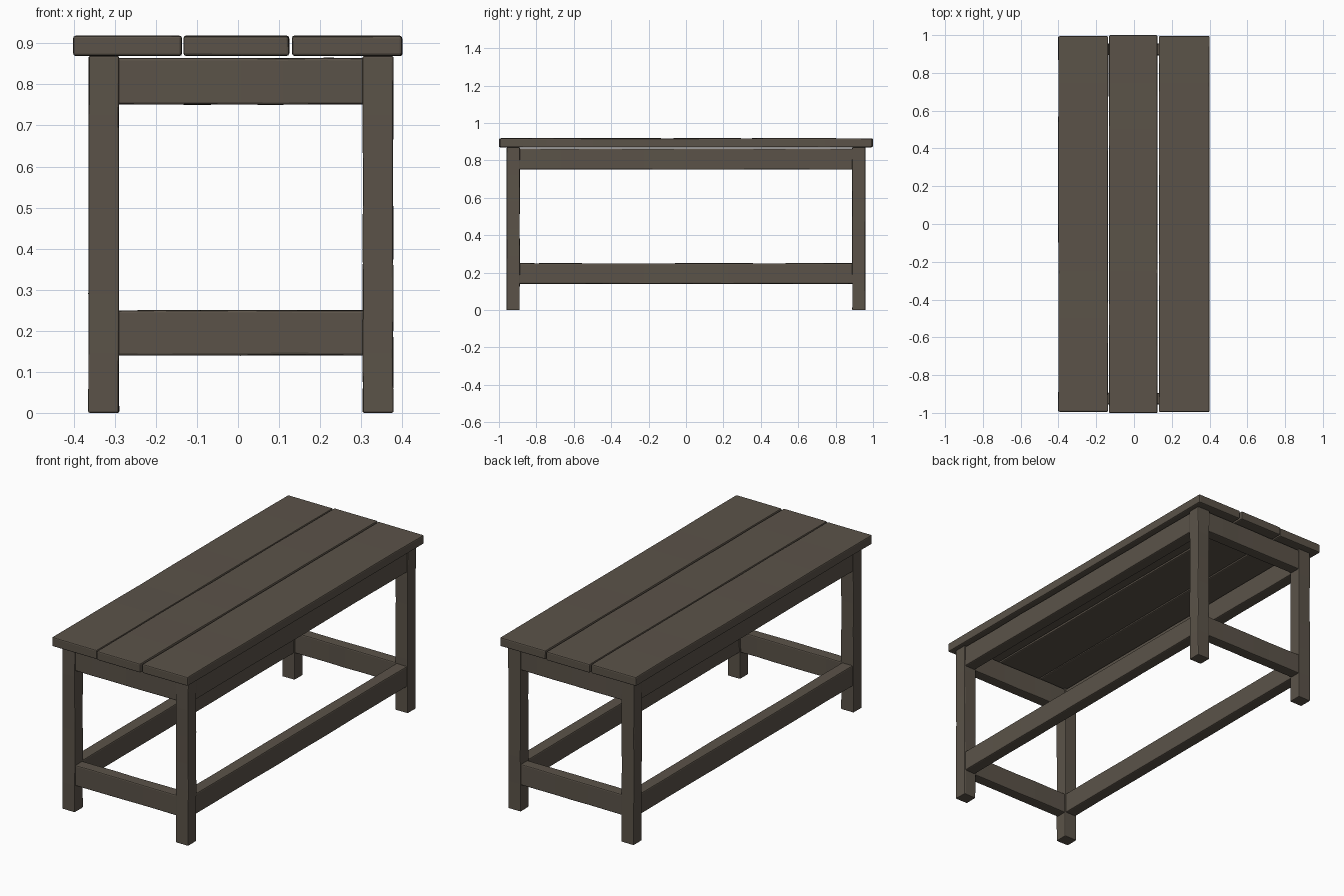
import bpy, bmesh, random

if "Cube" in bpy.data.objects:
    bpy.data.objects.remove(bpy.data.objects["Cube"])

random.seed(4)

wood = bpy.data.materials.new("weathered_brown_wood")
wood.diffuse_color = (0.104, 0.086, 0.066, 1)
wood.use_nodes = True
wood.node_tree.nodes["Principled BSDF"].inputs["Base Color"].default_value = wood.diffuse_color


def beam(name, x, y, z, cuts=5, wear=0.002, bevel=0.006):
    """Timber between the given (low, high) ranges, cut along its length and slightly worn."""
    spans = (x, y, z)
    size = [hi - lo for lo, hi in spans]
    axis = size.index(max(size))
    bm = bmesh.new()
    bmesh.ops.create_cube(bm, size=1)
    for v in bm.verts:
        for i, (lo, hi) in enumerate(spans):
            v.co[i] = lo if v.co[i] < 0 else hi
    # rings along the length
    for k in range(1, cuts + 1):
        point, normal = [0, 0, 0], [0, 0, 0]
        point[axis] = spans[axis][0] + size[axis] * k / (cuts + 1)
        normal[axis] = 1
        bmesh.ops.bisect_plane(bm, geom=bm.verts[:] + bm.edges[:] + bm.faces[:],
                               plane_co=point, plane_no=normal)
    # uneven worn edges, drawn inward only
    for v in bm.verts:
        for i in range(3):
            if i != axis:
                middle = sum(spans[i]) / 2
                v.co[i] += random.uniform(0, wear) * (1 if v.co[i] < middle else -1)
    mesh = bpy.data.meshes.new(name)
    bm.to_mesh(mesh)
    bm.free()
    mesh.materials.append(wood)
    obj = bpy.data.objects.new(name, mesh)
    bpy.context.collection.objects.link(obj)
    mod = obj.modifiers.new("rounded_edges", 'BEVEL')
    mod.width = bevel
    mod.segments = 2
    mod.limit_method = 'ANGLE'
    return obj


# table top planks, slightly dished across the width
planks = [("left", -0.402, -0.136, 0.994), ("middle", -0.133, 0.125, 1.0),
          ("right", 0.131, 0.401, 0.995)]
for side, x0, x1, end in planks:
    beam(f"top_plank_{side}", (x0, x1), (-end, end), (0.869, 0.919), cuts=7)

leg_x = {"left": (-0.365, -0.289), "right": (0.303, 0.379)}
leg_y = {"front": (-0.96, -0.888), "back": (0.888, 0.96)}
rail_z = {"apron": (0.75, 0.865), "stretcher": (0.139, 0.251)}

# legs
for sx, xr in leg_x.items():
    for sy, yr in leg_y.items():
        beam(f"leg_{sy}_{sx}", xr, yr, (0, 0.869), bevel=0.004)

# upper aprons and lower stretchers, set slightly in from the leg faces
inset = 0.005
for kind, zr in rail_z.items():
    for sx, (a, b) in leg_x.items():
        beam(f"long_{kind}_{sx}", (a + inset, b - inset), (-0.895, 0.895), zr, cuts=7)
    for sy, (a, b) in leg_y.items():
        beam(f"short_{kind}_{sy}", (-0.296, 0.31), (a + inset, b - inset), zr)
